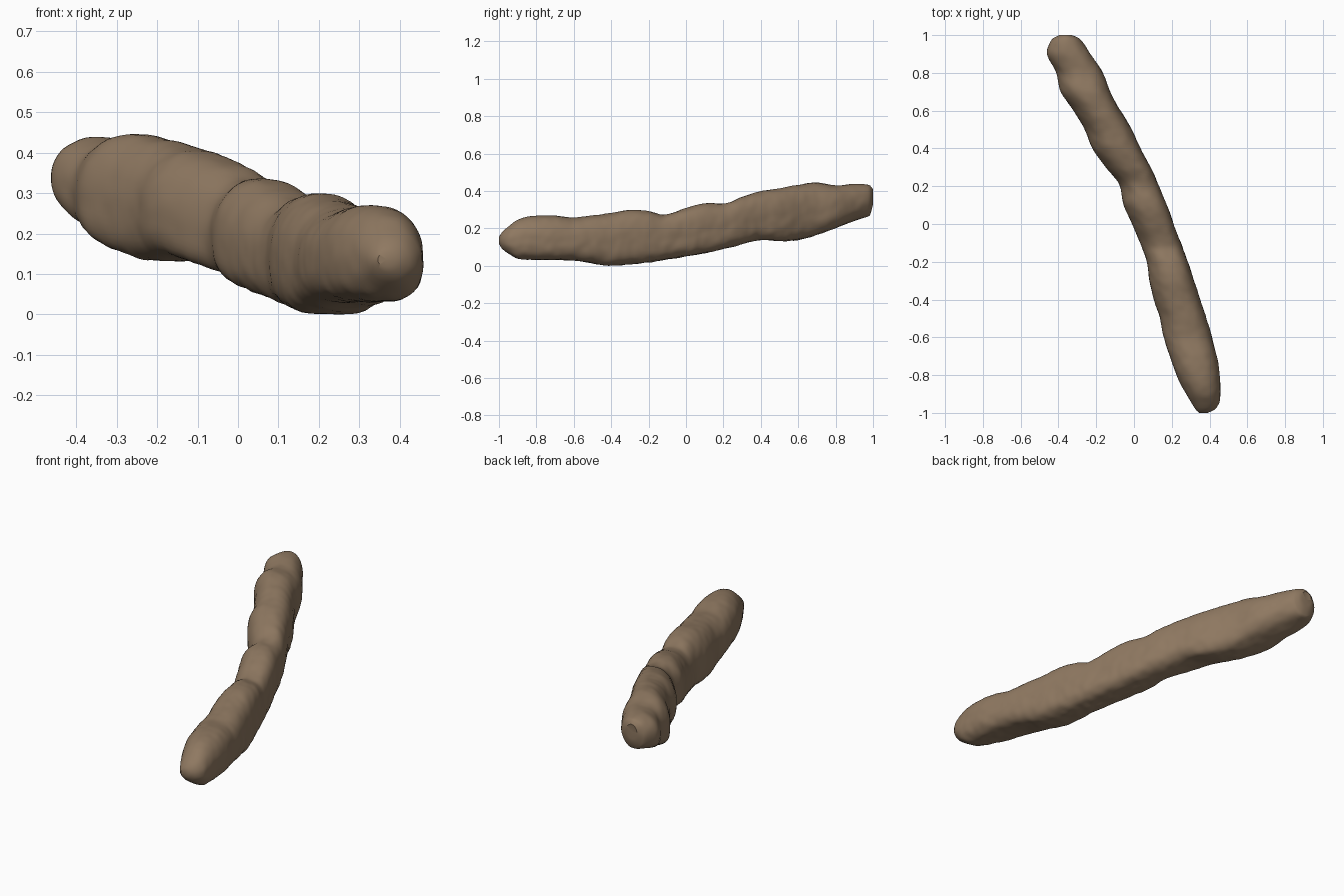
import bpy, bmesh, math
from mathutils import Vector, noise

if "Cube" in bpy.data.objects:
    bpy.data.objects.remove(bpy.data.objects["Cube"])

# Stations along the stick: y, left x, right x, bottom z, top z
S = [
    (-1.00, .345, .390, .12, .155), (-.985, .328, .422, .095, .18),
    (-.95, .305, .450, .068, .212), (-.90, .275, .457, .04, .247),
    (-.80, .225, .453, .034, .27), (-.70, .19, .437, .033, .27),
    (-.60, .157, .411, .030, .260), (-.50, .138, .382, .015, .272),
    (-.40, .105, .351, .003, .285), (-.30, .082, .318, .01, .30),
    (-.20, .068, .284, .020, .295), (-.12, .04, .254, .032, .274),
    (0.0, -.01, .210, .05, .31), (.10, -.055, .173, .07, .336),
    (.21, -.078, .128, .095, .335), (.30, -.15, .087, .118, .37),
    (.40, -.22, .035, .140, .40), (.50, -.26, -.012, .133, .415),
    (.60, -.32, -.072, .138, .435), (.70, -.388, -.126, .168, .447),
    (.80, -.412, -.165, .203, .432), (.90, -.461, -.23, .243, .44),
    (.96, -.445, -.272, .263, .438), (.985, -.425, -.295, .275, .43),
    (1.00, -.395, -.330, .33, .41),
]
SEG = 56


def station(y):
    """Smooth (Hermite) interpolation between stations."""
    i = 0
    while i < len(S) - 2 and y > S[i + 1][0]:
        i += 1
    a, b = S[i], S[i + 1]
    p, q = S[max(i - 1, 0)], S[min(i + 2, len(S) - 1)]
    h = b[0] - a[0]
    t = (y - a[0]) / h
    out = []
    for k in range(1, 5):
        m0 = (b[k] - p[k]) / (b[0] - p[0]) * h
        m1 = (q[k] - a[k]) / (q[0] - a[0]) * h
        out.append((2*t**3 - 3*t*t + 1) * a[k] + (t**3 - 2*t*t + t) * m0
                   + (3*t*t - 2*t**3) * b[k] + (t**3 - t*t) * m1)
    return out


def squareness(c, s, y):
    """Superellipse exponent per quadrant: round upper left, fuller elsewhere."""
    if s < 0:
        return 3.3 if c > 0 else 3.0
    if c > 0:
        return 2.45 + .5 * math.exp(-((y - .05) / .33) ** 2)
    return 2.1


bm = bmesh.new()
rows = []
ys = [-1, -.993, -.985, -.97] + [-.95 + .0125 * i for i in range(153)] + [.97, .98, .985, .993, 1]
for y in ys:
    l, r, b, t = station(y)
    cx, cz, rx, rz = (l + r) / 2, (b + t) / 2, (r - l) / 2, (t - b) / 2
    end = min(1, max(0, (1 - abs(y)) / .25))     # ends stay round
    sag = .1 * rz * end                          # widest a little below the middle
    cz -= sag
    ring = []
    for j in range(SEG):
        a = 2 * math.pi * j / SEG
        c, s = math.cos(a), math.sin(a)
        n = 2 + (squareness(c, s, y) - 2) * end
        k = (abs(c) ** n + abs(s) ** n) ** (-1 / n)
        px, pz = c * k * rx, s * k * (rz + math.copysign(sag, s))
        # fine roughness, a little stronger on the underside
        p = Vector((cx + px, y, cz + pz))
        rough = .002 + .002 * max(0, .5 * c - .8 * s)
        d = 1 + (noise.noise(p * 9) + noise.noise(p * 24)) * rough / max(rx, .08)
        ring.append(bm.verts.new((cx + px * d, y, cz + pz * d)))
    rows.append(ring)

# body skin
for A, B in zip(rows, rows[1:]):
    for j in range(SEG):
        k = (j + 1) % SEG
        bm.faces.new((A[j], A[k], B[k], B[j]))

# end caps: rounded nose in front, slightly sunken break at the back
for ring, tip in ((rows[0], (.367, -1.0, .138)), (rows[-1], (-.362, .994, .365))):
    v = bm.verts.new(tip)
    for j in range(SEG):
        bm.faces.new((ring[j], ring[(j + 1) % SEG], v))

# rest on the ground
low = min(v.co.z for v in bm.verts)
for v in bm.verts:
    v.co.z -= low
bmesh.ops.recalc_face_normals(bm, faces=bm.faces)
me = bpy.data.meshes.new("lumpy_stick")
bm.to_mesh(me)
bm.free()
ob = bpy.data.objects.new("lumpy_stick", me)
bpy.context.collection.objects.link(ob)

mat = bpy.data.materials.new("earthy brown")
mat.diffuse_color = (.275, .19, .12, 1)
mat.use_nodes = True
mat.node_tree.nodes["Principled BSDF"].inputs["Base Color"].default_value = mat.diffuse_color
me.materials.append(mat)

bpy.context.view_layer.objects.active = ob
ob.select_set(True)
bpy.ops.object.shade_smooth_by_angle(angle=math.radians(35))
